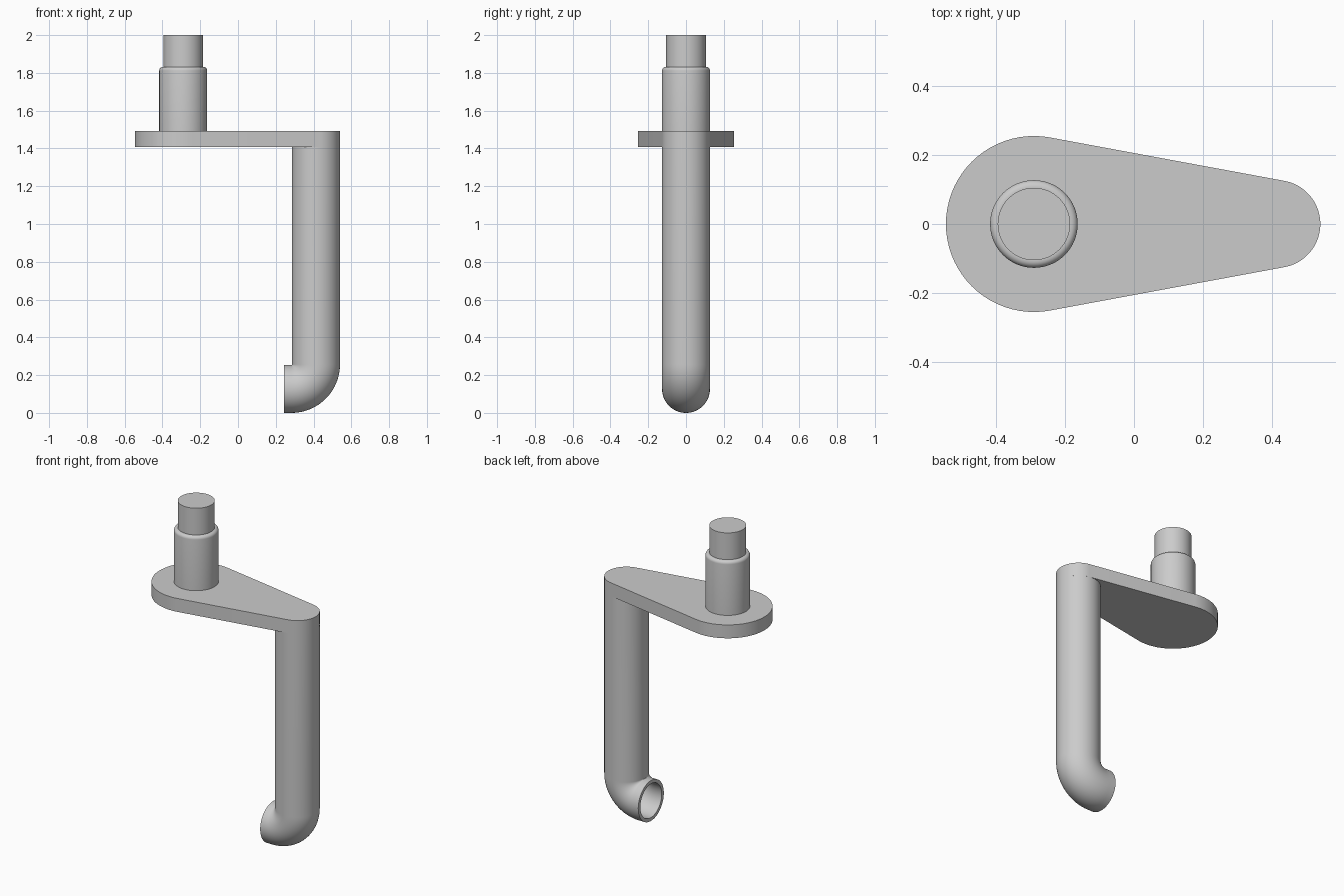
import bpy, bmesh, math
from mathutils import Vector

if "Cube" in bpy.data.objects:
    bpy.data.objects.remove(bpy.data.objects["Cube"])

SEG = 64
POST_X, PIPE_X = -0.29, 0.413
R_BIG, R_PIPE, R_IN = 0.255, 0.127, 0.106
Z_LOW, Z_HIGH = 1.408, 1.492


def finish(bm, name):
    bmesh.ops.recalc_face_normals(bm, faces=bm.faces)
    mesh = bpy.data.meshes.new(name)
    bm.to_mesh(mesh)
    bm.free()
    obj = bpy.data.objects.new(name, mesh)
    bpy.context.collection.objects.link(obj)
    bpy.ops.object.select_all(action='DESELECT')
    obj.select_set(True)
    bpy.context.view_layer.objects.active = obj
    bpy.ops.object.shade_smooth_by_angle(angle=math.radians(35))
    return obj


def ring(bm, centre, u, v, r):
    angles = [2 * math.pi * i / SEG for i in range(SEG)]
    return [bm.verts.new(centre + (u * math.cos(a) + v * math.sin(a)) * r) for a in angles]


def bridge(bm, a, b):
    for i in range(SEG):
        j = (i + 1) % SEG
        bm.faces.new((a[i], a[j], b[j], b[i]))


X, Y = Vector((1, 0, 0)), Vector((0, 1, 0))

# Tapered plate: two arcs joined by their tangents
bm = bmesh.new()
t = math.acos((R_BIG - R_PIPE) / (PIPE_X - POST_X))
outline = []
for cx, r, a0, a1 in ((PIPE_X, R_PIPE, -t, t), (POST_X, R_BIG, t, 2 * math.pi - t)):
    for i in range(41):
        a = a0 + (a1 - a0) * i / 40
        outline.append(bm.verts.new((cx + r * math.cos(a), r * math.sin(a), Z_LOW)))
base = bm.faces.new(outline)
top = bmesh.ops.extrude_face_region(bm, geom=[base], use_keep_orig=True)
bmesh.ops.translate(bm, vec=(0, 0, Z_HIGH - Z_LOW),
                    verts=[g for g in top['geom'] if isinstance(g, bmesh.types.BMVert)])
finish(bm, "plate")

# Stepped post with a rounded shoulder
bm = bmesh.new()
fillet, shoulder = 0.02, 1.832
profile = [(R_PIPE, Z_HIGH)]
for i in range(7):
    a = math.pi / 2 * i / 6
    profile.append((R_PIPE - fillet + fillet * math.cos(a), shoulder - fillet + fillet * math.sin(a)))
profile += [(0.105, shoulder), (0.105, 2.0)]
rings = [ring(bm, Vector((POST_X, 0, z)), X, Y, r) for r, z in profile]
for a, b in zip(rings, rings[1:]):
    bridge(bm, a, b)
bm.faces.new(rings[0])
bm.faces.new(rings[-1])
finish(bm, "post")

# Hollow pipe with a tight elbow turning toward the post
bm = bmesh.new()
bend = 0.13
stations = [(Vector((PIPE_X, 0, Z_LOW)), X)]
for i in range(25):
    a = math.pi / 2 * i / 24
    u = Vector((math.cos(a), 0, -math.sin(a)))
    stations.append((Vector((PIPE_X - bend, 0, R_PIPE + bend)) + u * bend, u))
stations.append((Vector((0.243, 0, R_PIPE)), Vector((0, 0, -1))))
rings = [ring(bm, c, u, Y, R_PIPE) for c, u in stations]
rings += [ring(bm, c, u, Y, R_IN) for c, u in reversed(stations)]
for a, b in zip(rings, rings[1:] + rings[:1]):
    bridge(bm, a, b)
finish(bm, "spout_pipe")
